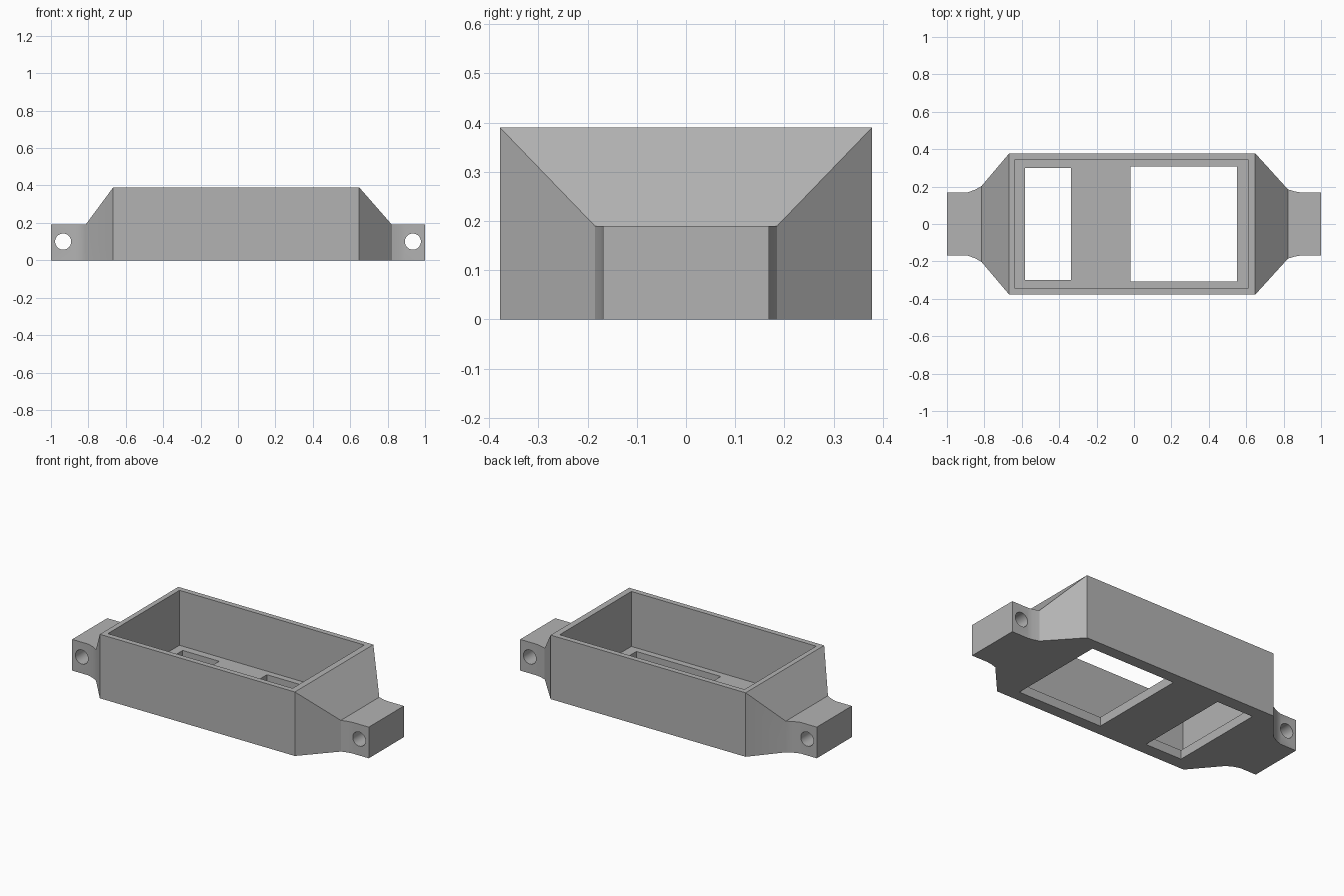
import bpy, bmesh, math

cube = bpy.data.objects.get("Cube")
if cube:
    bpy.data.objects.remove(cube, do_unlink=True)

grey = bpy.data.materials.new("plain_grey")
grey.use_nodes = True
colour = (0.45, 0.45, 0.45, 1)
grey.diffuse_color = colour
grey.node_tree.nodes["Principled BSDF"].inputs["Base Color"].default_value = colour


def finish(name, bm):
    bmesh.ops.recalc_face_normals(bm, faces=bm.faces)
    mesh = bpy.data.meshes.new(name)
    bm.to_mesh(mesh)
    bm.free()
    mesh.materials.append(grey)
    ob = bpy.data.objects.new(name, mesh)
    bpy.context.collection.objects.link(ob)
    return ob


def loft(name, sections):
    """Skin rectangular sections (x, half width, bottom, top) along x."""
    bm = bmesh.new()
    rings = [[bm.verts.new((x, y, z)) for y, z in
              ((-w, lo), (w, lo), (w, hi), (-w, hi))] for x, w, lo, hi in sections]
    for a, b in zip(rings, rings[1:]):
        for i in range(4):
            j = (i + 1) % 4
            bm.faces.new((a[i], a[j], b[j], b[i]))
    bm.faces.new(rings[0])
    bm.faces.new(rings[-1])
    return finish(name, bm)


def box(name, x0, x1, w, lo, hi):
    return loft(name, [(x0, w, lo, hi), (x1, w, lo, hi)])


def cut(target, cutter):
    cutter.hide_render = True
    cutter.hide_set(True)
    mod = target.modifiers.new(cutter.name, 'BOOLEAN')
    mod.operation = 'DIFFERENCE'
    mod.solver = 'EXACT'
    mod.object = cutter


# Housing with sloping shoulders and narrow end lugs
lug, rim = 0.19, 0.39
housing = loft("housing", [
    (-1.0, 0.169, 0, lug), (-0.89, 0.169, 0, lug), (-0.85, 0.183, 0, lug),
    (-0.815, 0.203, 0, lug), (-0.667, 0.378, 0, rim), (0.648, 0.378, 0, rim),
    (0.823, 0.185, 0, lug), (0.86, 0.174, 0, lug), (0.89, 0.169, 0, lug),
    (1.0, 0.169, 0, lug)])

# Open tray and the two floor windows
floor = 0.055
cutters = [box("tray_cutter", -0.636, 0.61, 0.345, floor, 0.6),
           box("small_window_cutter", -0.583, -0.337, 0.3, -0.1, 0.2),
           box("large_window_cutter", -0.02, 0.55, 0.307, -0.1, 0.2)]

# Mounting holes through both lugs
for side, x in (("left", 0.935), ("right", -0.935)):
    bm = bmesh.new()
    bmesh.ops.create_cone(bm, cap_ends=True, segments=40, radius1=0.043,
                          radius2=0.043, depth=1)
    hole = finish(side + "_hole_cutter", bm)
    hole.rotation_euler.x = math.pi / 2
    hole.location = (x, 0, 0.1)
    cutters.append(hole)

for cutter in cutters:
    cut(housing, cutter)

# Apply the cuts, then smooth the hole walls and lug curves
bpy.context.view_layer.objects.active = housing
housing.select_set(True)
for mod in list(housing.modifiers):
    bpy.ops.object.modifier_apply(modifier=mod.name)
for cutter in cutters:
    bpy.data.objects.remove(cutter, do_unlink=True)
bpy.ops.object.shade_smooth_by_angle(angle=math.radians(22))
